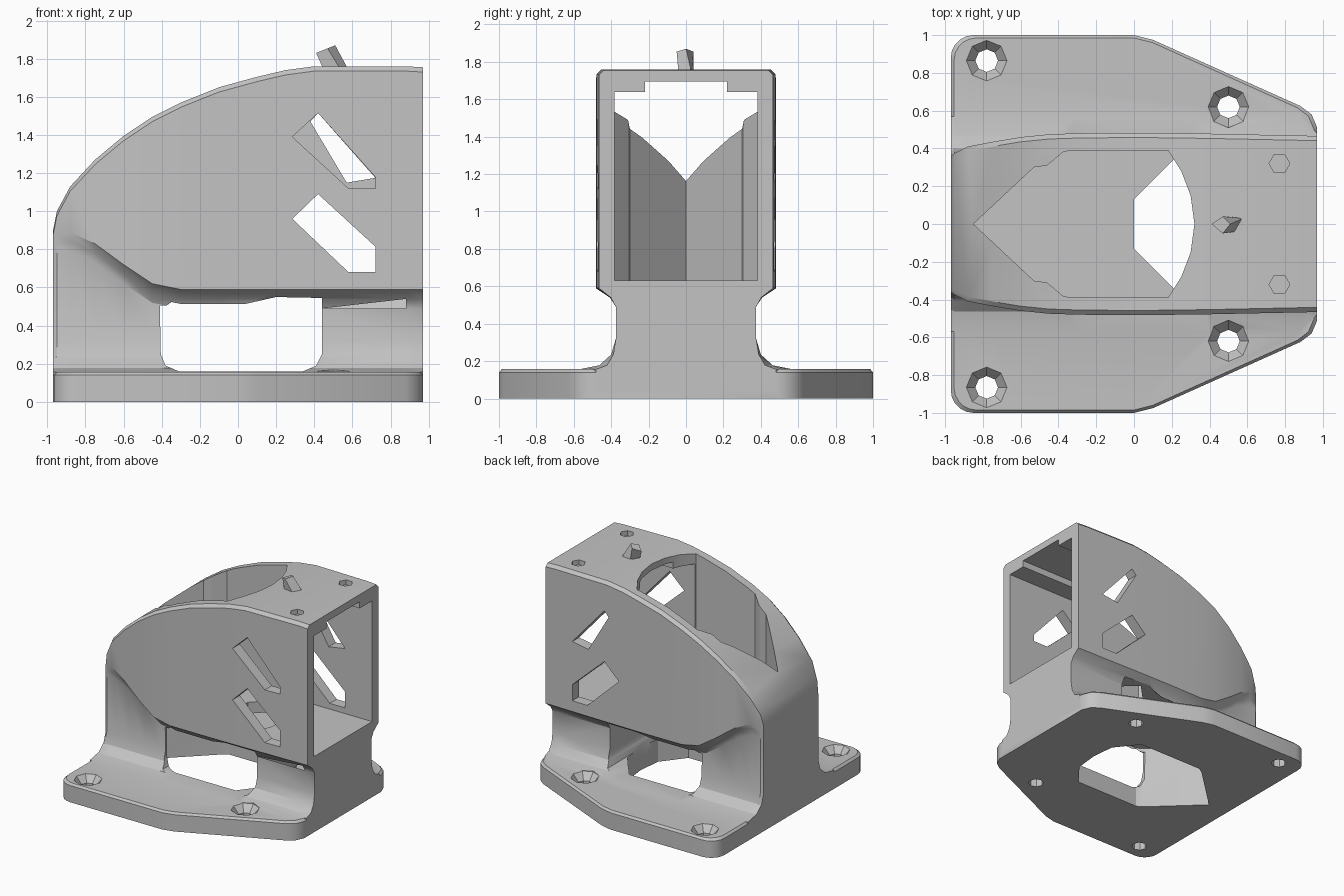
import bpy, bmesh, math
from mathutils import Vector

default = bpy.data.objects.get("Cube")
if default:
    bpy.data.objects.remove(default, do_unlink=True)

grey = bpy.data.materials.new("plain grey")
grey.use_nodes = True
grey.diffuse_color = (0.55, 0.55, 0.55, 1)
grey.node_tree.nodes["Principled BSDF"].inputs["Base Color"].default_value = (0.55, 0.55, 0.55, 1)


def finish(name, bm):
    bmesh.ops.recalc_face_normals(bm, faces=bm.faces)
    mesh = bpy.data.meshes.new(name)
    bm.to_mesh(mesh)
    bm.free()
    mesh.materials.append(grey)
    obj = bpy.data.objects.new(name, mesh)
    bpy.context.collection.objects.link(obj)
    return obj


def loft(name, rings):
    """Skin a row of equal closed rings and cap both ends."""
    bm = bmesh.new()
    rows = [[bm.verts.new(p) for p in ring] for ring in rings]
    for a, b in zip(rows, rows[1:]):
        for i in range(len(a)):
            j = (i + 1) % len(a)
            bm.faces.new((a[i], a[j], b[j], b[i]))
    bm.faces.new(rows[0])
    bm.faces.new(rows[-1])
    return finish(name, bm)


def upright(name, outline, low, high):
    return loft(name, [[(x, y, z) for x, y in outline] for z in (low, high)])


def sideways(name, outline, low, high):
    return loft(name, [[(x, y, z) for x, z in outline] for y in (low, high)])


def mirrored(half):
    """Close a half outline (x, y>=0) across y = 0."""
    return half + [(x, -y) for x, y in reversed(half) if y > 0]


def circle(cx, cy, r, n=8):
    return [(cx + r * math.cos(math.tau * i / n), cy + r * math.sin(math.tau * i / n))
            for i in range(n)]


def box(name, x0, x1, y, z0, z1):
    return upright(name, [(x0, -y), (x1, -y), (x1, y), (x0, y)], z0, z1)


def combine(target, tool, operation):
    mod = target.modifiers.new(operation, "BOOLEAN")
    mod.operation = operation
    mod.solver = "EXACT"
    mod.object = tool
    graph = bpy.context.evaluated_depsgraph_get()
    graph.update()
    mesh = bpy.data.meshes.new_from_object(target.evaluated_get(graph))
    target.modifiers.clear()
    target.data = mesh
    bpy.data.objects.remove(tool, do_unlink=True)


# base plate with rounded corners and a softened upper edge
corner = [(-0.85 - 0.12 * math.cos(a), 0.88 + 0.12 * math.sin(a))
          for a in (math.pi / 2 * i / 5 for i in range(6))]
plate = mirrored(corner + [(0, 1), (0.1, 0.975), (0.88, 0.625), (0.94, 0.58), (0.97, 0.51)])
inner = [(x * 0.982, y * 0.985) for x, y in plate]
body = loft("mount_bracket", [[(x, y, z) for x, y in ring] for ring, z in
                              ((plate, 0), (plate, 0.14), (inner, 0.157))])

# housing, waist and flared foot: x, roof height, half width, shoulder height
stations = [(-0.97, 0.90, 0.36, 0.80), (-0.95, 1.00, 0.375, 0.85), (-0.88, 1.13, 0.41, 0.86),
            (-0.75, 1.27, 0.435, 0.80), (-0.6, 1.395, 0.46, 0.69), (-0.45, 1.495, 0.475, 0.59),
            (-0.3, 1.57, 0.48, 0.56), (-0.1, 1.65, 0.482, 0.56), (0.1, 1.705, 0.482, 0.56),
            (0.25, 1.74, 0.48, 0.56), (0.4, 1.76, 0.478, 0.56), (0.88, 1.76, 0.468, 0.56),
            (0.97, 1.755, 0.466, 0.56)]
rings = []
for x, top, wide, shoulder in stations:
    neck = min(0.375, wide)
    foot = 0.48 if x > 0.9 else 0.57
    half = [(foot, 0.05), (foot, 0.156), (neck + (foot - neck) * 0.45, 0.178),
            (neck + (foot - neck) * 0.13, 0.235), (neck, 0.32), (neck, shoulder - 0.07),
            (neck + (wide - neck) * 0.3, shoulder - 0.02), (wide, shoulder + 0.03),
            (wide, top - 0.025), (wide - 0.025, top)]
    rings.append([(x, y, z) for y, z in half] + [(x, -y, z) for y, z in reversed(half)])
combine(body, loft("housing", rings), "UNION")

# pointed well, open through the roof above and the plate below
well = mirrored([(-0.85, 0), (-0.53, 0.3), (-0.46, 0.31), (-0.37, 0.385), (0.18, 0.39),
                 (0.25, 0.28), (0.3, 0.15), (0.32, 0)])
low_well = mirrored([(-0.78, 0), (-0.4, 0.36), (-0.35, 0.39), (0.25, 0.39), (0.4, 0.2), (0.42, 0)])
floor_hole = mirrored([(0, 0.13), (0.24, 0.37), (0.34, 0.3), (0.4, 0.12)])
combine(body, upright("upper_well", well, 0.63, 2.2), "DIFFERENCE")
combine(body, upright("lower_well", low_well, -0.2, 0.535), "DIFFERENCE")
combine(body, upright("floor_hole", floor_hole, 0.4, 0.8), "DIFFERENCE")

# rectangular end opening with a raised ceiling strip
combine(body, box("end_opening", 0.05, 1.3, 0.383, 0.632, 1.64), "DIFFERENCE")
combine(body, box("ceiling_strip", 0.1, 1.3, 0.22, 1.5, 1.695), "DIFFERENCE")

# rounded passage from side to side under the housing
passage = [(-0.41, 0.505), (-0.405, 0.25), (-0.38, 0.19), (-0.31, 0.16),
           (0.34, 0.16), (0.41, 0.19), (0.44, 0.25), (0.44, 0.545), (0.2, 0.55), (0, 0.505)]
combine(body, sideways("side_passage", passage, -1.3, 1.3), "DIFFERENCE")

# slanted slots in the side walls
slot = [(0.42, 1.09), (0.285, 0.96), (0.58, 0.68), (0.72, 0.68), (0.72, 0.815)]
front_slot = [(0.42, 1.515), (0.285, 1.39), (0.58, 1.12), (0.72, 1.12), (0.72, 1.18)]
back_slot = [(0.42, 1.515), (0.38, 1.47), (0.57, 1.15), (0.72, 1.175)]
combine(body, sideways("lower_slots", slot, -0.7, 0.7), "DIFFERENCE")
combine(body, sideways("front_slot", front_slot, -0.7, -0.2), "DIFFERENCE")
combine(body, sideways("back_slot", back_slot, 0.2, 0.7), "DIFFERENCE")

# bolt holes with countersinks, and shallow roof dimples
for side in (-1, 1):
    for x, y in ((-0.78, 0.865), (0.5, 0.62)):
        rim, bore = circle(x, y * side, 0.11), circle(x, y * side, 0.06)
        sink = loft("countersink", [[(a, b, z) for a, b in ring] for ring, z in
                                    ((bore, -0.1), (bore, 0.1), (rim, 0.16), (rim, 0.22))])
        combine(body, sink, "DIFFERENCE")
    combine(body, upright("dimple", circle(0.77, 0.32 * side, 0.055, 6), 1.72, 1.9), "DIFFERENCE")

# small slanted tab on the roof
tab_foot = [(0.45, -0.03), (0.54, -0.04), (0.58, 0.03), (0.49, 0.04)]
tab_head = [(0.41, 0.0), (0.47, -0.05), (0.51, 0.0), (0.47, 0.04)]
tab = loft("roof_tab", [[(x, y, 1.74) for x, y in tab_foot],
                        [(x, y, 1.83 + (x - 0.41) * 0.4) for x, y in tab_head]])

# shading
for obj in (body, tab):
    bpy.ops.object.select_all(action="DESELECT")
    obj.select_set(True)
    bpy.context.view_layer.objects.active = obj
    bpy.ops.object.shade_smooth_by_angle(angle=math.radians(30))
